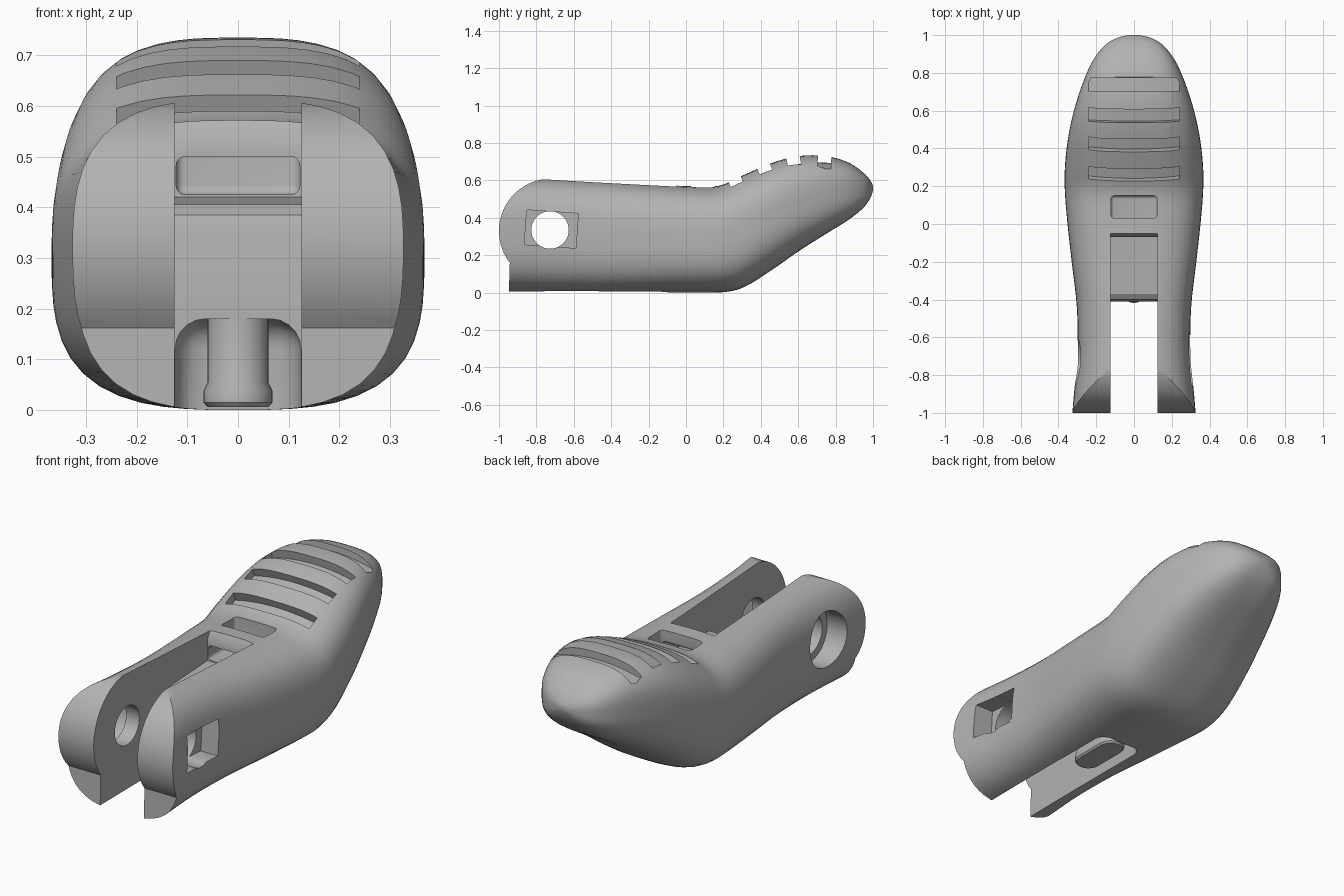
import bpy, bmesh
from math import sin, cos, pi, radians
from mathutils import Vector, Matrix

if "Cube" in bpy.data.objects:
    bpy.data.objects.remove(bpy.data.objects["Cube"], do_unlink=True)

grey = bpy.data.materials.new("mid_grey")
grey.use_nodes = True
grey.diffuse_color = (0.45, 0.45, 0.45, 1)
grey.node_tree.nodes["Principled BSDF"].inputs["Base Color"].default_value = (0.45, 0.45, 0.45, 1)


def loft(name, rings):
    """Skin a list of equal closed rings and cap both ends."""
    bm = bmesh.new()
    loops = [[bm.verts.new(p) for p in ring] for ring in rings]
    n = len(loops[0])
    for a, b in zip(loops, loops[1:]):
        for i in range(n):
            j = (i + 1) % n
            bm.faces.new((a[i], a[j], b[j], b[i]))
    bm.faces.new(loops[0])
    bm.faces.new(loops[-1])
    bmesh.ops.recalc_face_normals(bm, faces=bm.faces)
    mesh = bpy.data.meshes.new(name)
    bm.to_mesh(mesh)
    bm.free()
    mesh.materials.append(grey)
    obj = bpy.data.objects.new(name, mesh)
    bpy.context.collection.objects.link(obj)
    return obj


def side_prism(name, profile, x0, x1):
    """Extrude a (y, z) profile across the width."""
    return loft(name, [[(x, y, z) for y, z in profile] for x in (x0, x1)])


def circle(r, cy, cz, n=40):
    return [(cy + r * cos(2 * pi * i / n), cz + r * sin(2 * pi * i / n)) for i in range(n)]


def activate(obj):
    bpy.ops.object.select_all(action='DESELECT')
    obj.select_set(True)
    bpy.context.view_layer.objects.active = obj


def bevel(obj, width):
    mod = obj.modifiers.new("round", 'BEVEL')
    mod.width, mod.segments = width, 5
    activate(obj)
    bpy.ops.object.modifier_apply(modifier=mod.name)


def cut(target, cutter):
    mod = target.modifiers.new("cut", 'BOOLEAN')
    mod.operation, mod.solver, mod.object = 'DIFFERENCE', 'EXACT', cutter
    activate(target)
    bpy.ops.object.modifier_apply(modifier=mod.name)
    bpy.data.objects.remove(cutter, do_unlink=True)


def smooth(obj, angle):
    activate(obj)
    bpy.ops.object.shade_smooth_by_angle(angle=radians(angle))


# Lever body: stations of (y, half width, bottom, top)
stations = [Vector(s) for s in (
    (-1.1, .335, 0, .63), (-.9, .318, 0, .62), (-.7, .3, 0, .61), (-.45, .302, 0, .595),
    (-.2, .33, 0, .58), (0, .352, 0, .57), (.17, .366, 0, .57), (.3, .366, .025, .625),
    (.45, .35, .115, .69), (.6, .318, .22, .73), (.75, .27, .315, .73),
    (.87, .215, .39, .695), (.95, .15, .455, .64), (.985, .09, .505, .6), (1, .03, .545, .57))]


def spline(pts, steps):
    """Catmull-Rom points through the stations."""
    out = []
    for i in range(len(pts) - 1):
        a, b, c, d = pts[max(i - 1, 0)], pts[i], pts[i + 1], pts[min(i + 2, len(pts) - 1)]
        for k in range(steps):
            t = k / steps
            out.append(b + (c - a) * (t / 2) + (a * 2 - b * 5 + c * 4 - d) * (t * t / 2)
                       + (b * 3 - a - c * 3 + d) * (t ** 3 / 2))
    return out + [pts[-1]]


def section(y, w, lo, hi, n=56):
    """Rounded-box section, a superellipse of power three."""
    ring = []
    for i in range(n):
        a = 2 * pi * (i + .5) / n
        c, s = cos(a), sin(a)
        r = (abs(c) ** 3 + abs(s) ** 3) ** (-1 / 3)
        ring.append((w * r * c, y, (lo + hi) / 2 + (hi - lo) / 2 * r * s))
    return ring


def stations_rings():
    return [section(s[0], s[1], max(s[2], 0), s[3]) for s in
            [Vector(p) for p in spline([s.copy() for s in stations], 4)]]


body = loft("lever_body", stations_rings())

# Rounded nose with a notch below it
PY, PZ = -.72, .33
arc = [(PY + .28 * cos(radians(a)), PZ + .28 * sin(radians(a))) for a in range(217, 91, -6)]
nose = [(-1.3, -.1), (-.95, -.1), (-.942, .165)] + arc + [(PY, .8), (-1.3, .8)]
cut(body, side_prism("nose_cutter", nose, -.6, .6))

# Fork slot with raised floor behind it
slot = [(-1.3, -.1), (-.41, -.1), (-.41, .35), (-.4, .385), (-.37, .405),
        (-.07, .42), (-.07, .53), (-.05, .57), (-.05, 1), (-1.3, 1)]
cut(body, side_prism("slot_cutter", slot, -.125, .125))

# Tunnel under the cross bar, opening to the top pocket
tunnel = [(-.1, .425), (.15, .425), (.15, .8), (.03, .8), (.03, .5), (-.1, .5)]
tunnel_cutter = side_prism("tunnel_cutter", tunnel, -.122, .122)
bevel(tunnel_cutter, .018)
cut(body, tunnel_cutter)

# Arched groove on the underside
groove = side_prism("groove_cutter", [(-.65, -.3), (-.09, -.3), (-.09, .18), (-.65, .18)], -.124, .124)
bevel(groove, .06)
cut(body, groove)

# Pivot hole, round counterbore on one arm, square pocket on the other
cut(body, side_prism("pivot_cutter", circle(.1, -.727, .335), -.6, .6))
cut(body, side_prism("counterbore_cutter", circle(.14, -.727, .335), -.6, -.2))
tilt = Matrix.Rotation(radians(-4), 2)
square = [tilt @ Vector((sy * .138, sz * .093)) + Vector((-.72, .34))
          for sy, sz in ((-1, -1), (1, -1), (1, 1), (-1, 1))]
cut(body, side_prism("pocket_cutter", square, .2, .6))

# Crowned thumb grooves
for y, z, slope in ((.275, .57, 22), (.43, .638, 21), (.58, .683, 11), (.74, .695, -2)):
    xs = [.24 * (i / 8 - 1) for i in range(17)]
    profile = [(x, -.6 * x * x) for x in xs] + [(.24, .2), (-.24, .2)]
    rib = loft("thumb_groove_cutter", [[(x, d, h) for x, h in profile] for d in (-.036, .036)])
    rib.data.transform(Matrix.Translation((0, y, z)) @ Matrix.Rotation(radians(slope), 4, 'X'))
    cut(body, rib)
smooth(body, 28)


# Flared oblong boss hanging in the underside groove
def stadium(r, z, half=.085, cy=-.265, n=12):
    ring = []
    for side in (0, 1):
        for i in range(n + 1):
            a = pi * side + pi * i / n
            ring.append((r * cos(a), cy + (half if side == 0 else -half) + r * sin(a), z))
    return ring


boss = loft("underside_boss", [stadium(r, z) for z, r in
                               ((.2, .06), (.055, .06), (.038, .068), (.015, .068), (.006, .06))])
smooth(boss, 30)
